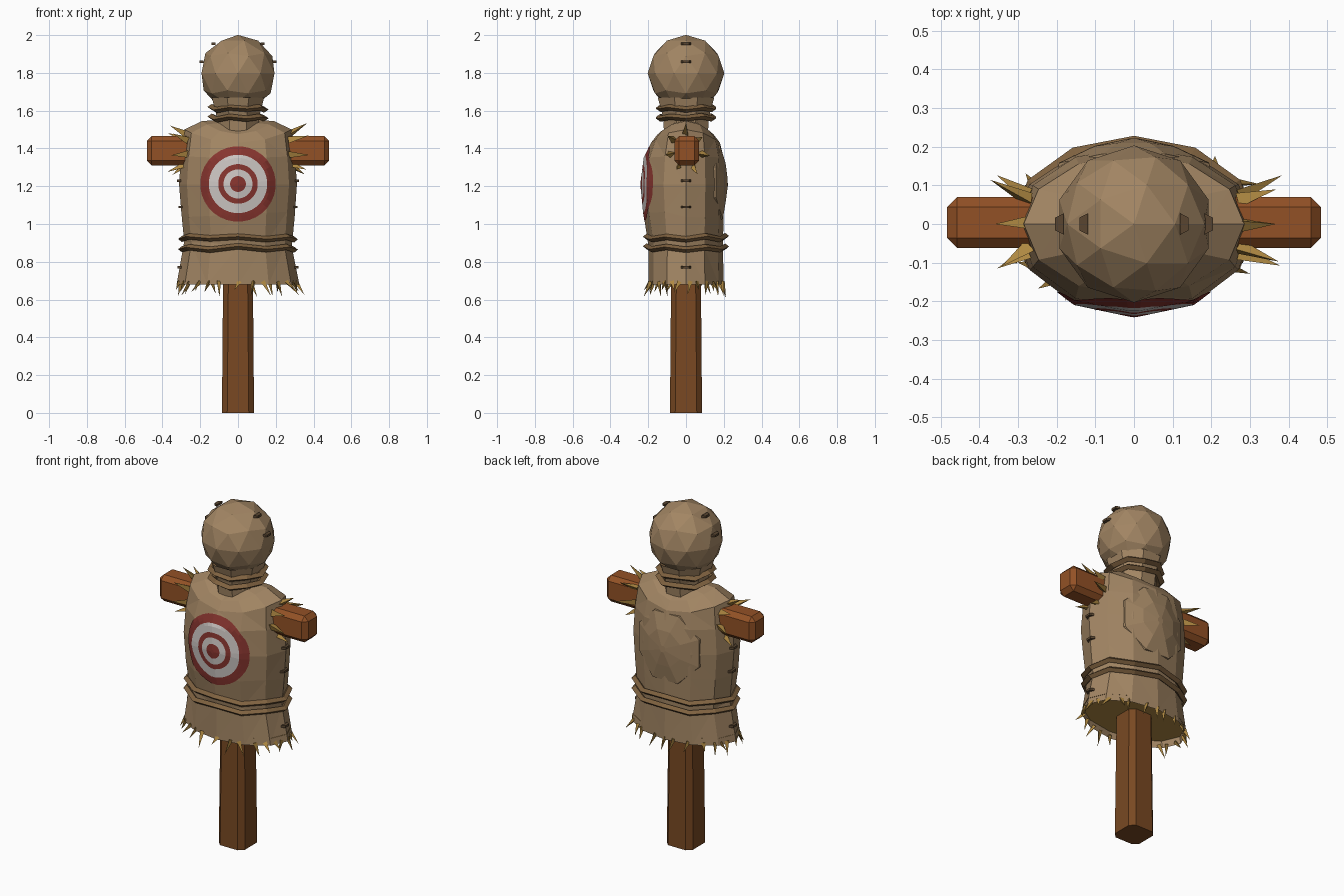
import bpy, bmesh, math, random
from mathutils import Vector
from mathutils.bvhtree import BVHTree

random.seed(4)
if "Cube" in bpy.data.objects:
    bpy.data.objects.remove(bpy.data.objects["Cube"])


def material(name, rgb):
    m = bpy.data.materials.new(name)
    m.use_nodes = True
    m.diffuse_color = (*rgb, 1)
    bsdf = next(n for n in m.node_tree.nodes if n.type == 'BSDF_PRINCIPLED')
    bsdf.inputs["Base Color"].default_value = (*rgb, 1)
    bsdf.inputs["Roughness"].default_value = 0.9
    return m


CLOTH = material("burlap", (.36, .235, .125))
POST = material("dark wood", (.19, .066, .016))
ARM = material("warm wood", (.29, .083, .019))
STRAW = material("straw", (.43, .25, .055))
ROPE = material("rope", (.21, .12, .05))
STITCH = material("stitch thread", (.10, .06, .03))
RED = material("target red", (.24, .035, .028))
WHITE = material("target white", (.60, .56, .54))


def finish(name, bm, *mats, fix=True):
    if fix:
        bmesh.ops.recalc_face_normals(bm, faces=bm.faces)
    me = bpy.data.meshes.new(name)
    bm.to_mesh(me)
    bm.free()
    for m in mats:
        me.materials.append(m)
    ob = bpy.data.objects.new(name, me)
    bpy.context.collection.objects.link(ob)
    return ob


def loft(bm, rings, closed=False):
    """Skin a list of equally long point rings; returns the vertex rings."""
    vr = [[bm.verts.new(p) for p in r] for r in rings]
    n = len(vr[0])
    pairs = list(zip(vr, vr[1:])) + ([(vr[-1], vr[0])] if closed else [])
    for a, b in pairs:
        for i in range(n):
            j = (i + 1) % n
            bm.faces.new((a[i], a[j], b[j], b[i]))
    return vr


def angles(n, start=0.0):
    return [start + math.tau * i / n for i in range(n)]


def beam(name, lo, hi, bevel, mat, taper=1.0, long_only=False):
    """Chamfered timber between two corners."""
    bm = bmesh.new()
    bmesh.ops.create_cube(bm, size=1)
    lo, hi = Vector(lo), Vector(hi)
    for v in bm.verts:
        k = taper if v.co.z > 0 else 1
        v.co = Vector((lo[i] + (hi[i] - lo[i]) * (v.co[i] + .5)) for i in range(3))
        v.co.x *= k
        v.co.y *= k
    edges = [e for e in bm.edges if not long_only
             or abs(e.verts[0].co.z - e.verts[1].co.z) > .1]
    bmesh.ops.bevel(bm, geom=edges, offset=bevel, segments=1, affect='EDGES')
    return finish(name, bm, mat)


def spike(bm, base, tip, width):
    """Three-sided straw blade."""
    base, tip = Vector(base), Vector(tip)
    d = (tip - base).normalized()
    u = d.orthogonal().normalized()
    w = d.cross(u)
    ring = [bm.verts.new(base + (u * math.cos(a) + w * math.sin(a)) * width)
            for a in angles(3, random.random() * 2)]
    top = bm.verts.new(tip)
    bm.faces.new(ring)
    for i in range(3):
        bm.faces.new((ring[i], ring[(i + 1) % 3], top))


# Timber frame
beam("post", (-.085, -.085, 0), (.085, .085, 1.0), .028, POST, .9, True)
beam("cross_arm", (-.483, -.062, 1.31), (.483, .07, 1.465), .026, ARM)

# Sack torso: side height, middle height, half width, front depth, back depth
profile = [(.68, .68, .325, .2, .2), (.89, .89, .285, .198, .195),
           (1.05, 1.05, .3, .225, .2), (1.21, 1.21, .312, .237, .205),
           (1.36, 1.35, .302, .222, .2), (1.5, 1.43, .285, .185, .18),
           (1.545, 1.475, .19, .15, .145), (1.55, 1.49, .11, .12, .12)]


def torso_ring(zs, zf, rx, front, back):
    pts = []
    for a in angles(12):
        c, s = math.cos(a), math.sin(a)
        pts.append((rx * c, (back if s > 0 else front) * s, zf + (zs - zf) * c * c))
    return pts


bm = bmesh.new()
vr = loft(bm, [torso_ring(*p) for p in profile])
bm.faces.new(vr[-1])
for ring in vr[1:3]:
    for v in ring:
        v.co.z += random.uniform(-.02, .02)
bmesh.ops.triangulate(bm, faces=bm.faces, quad_method='SHORT_EDGE')
bmesh.ops.recalc_face_normals(bm, faces=bm.faces)
surface = BVHTree.FromBMesh(bm)
finish("sack_torso", bm, CLOTH, fix=False)

# Straw stuffing seen from underneath
bm = bmesh.new()
bm.faces.new([bm.verts.new((x * .985, y * .985, .72))
              for x, y, z in torso_ring(*profile[0])][::-1])
finish("straw_filling", bm, STRAW, fix=False)


def on_surface(x, z, side, lift):
    """Point on the front (-1) or back (+1) of the sack."""
    hit = surface.ray_cast(Vector((x, side, z)), Vector((0, -side, 0)))[0]
    return hit + Vector((0, side * lift, 0))


def decal(name, radii, n, z, side, lifts, mats, rule):
    """Disc of rings laid on the sack, coloured by ring."""
    bm = bmesh.new()
    rings = [[on_surface(r * math.cos(a), z + r * math.sin(a), side, l)
              for a in angles(n, math.pi / n)] for r, l in zip(radii, lifts)]
    vr = loft(bm, rings)
    bm.faces.new(vr[-1])
    for f in bm.faces:
        c = f.calc_center_median()
        f.material_index = rule(math.hypot(c.x, c.z - z))
        f.normal_update()
        if f.normal.y * side < 0:
            f.normal_flip()
    return finish(name, bm, *mats, fix=False)


# Painted target
edges = [.2, .155, .105, .077, .042]
radii = []
for outer, inner in zip(edges, edges[1:] + [.01]):
    radii += [outer + (inner - outer) * k / 3 for k in range(3)]
radii.append(.01)
decal("target", radii, 32, 1.212, -1, [.005] * len(radii), (RED, WHITE),
      lambda r: (sum(r < e for e in edges) - 1) % 2)

# Raised cloth patch on the back
decal("back_patch", [.215, .21, .11, .02], 8, 1.22, 1, [-.01, .01, .016, .018],
      (CLOTH,), lambda r: 0)

# Neck and head
bm = bmesh.new()
vr = loft(bm, [[(r * math.cos(a), r * 1.08 * math.sin(a), z)
                for a in angles(8, math.pi / 8)]
               for z, r in ((1.46, .115), (1.54, .12), (1.58, .125), (1.67, .15))])
finish("neck", bm, CLOTH)
bm = bmesh.new()
bmesh.ops.create_icosphere(bm, subdivisions=2, radius=.203)
for v in bm.verts:
    v.co.z += 1.798
finish("head", bm, CLOTH)


def rope(name, z, rx, ry, thick, high, wave, n=12):
    """Ragged binding with a diamond section."""
    rings = []
    for i, a in enumerate(angles(n)):
        c, s = math.cos(a), math.sin(a)
        dz = z + wave * (1 if i % 2 else -1) * random.uniform(.3, 1)
        rings.append([((rx + thick * math.cos(b)) * c, (ry + thick * math.cos(b)) * s,
                       dz + high * math.sin(b)) for b in angles(4)])
    bm = bmesh.new()
    loft(bm, rings, closed=True)
    return finish(name, bm, ROPE)


for i, z in enumerate((.873, .928)):
    rope(f"waist_rope_{i + 1}", z, .297, .208, .02, .016, .01)
for i, z in enumerate((1.563, 1.613)):
    rope(f"neck_rope_{i + 1}", z, .138, .142, .024, .016, .01, 10)

# Straw poking out of the hem
bm = bmesh.new()
for a in angles(26, .06):
    a += random.uniform(-.09, .09)
    c, s = math.cos(a), math.sin(a)
    k, t = random.uniform(1.0, 1.16), random.uniform(-.06, .06)
    spike(bm, (.31 * c, .192 * s, .695),
          (.32 * k * c - t * s * .5, .2 * k * s + t * c * .5, random.uniform(.61, .655)), .014)
finish("hem_straw", bm, STRAW)

# Straw poking out of the sleeves
for side, label in ((1, "left"), (-1, "right")):
    bm = bmesh.new()
    for i, a in enumerate(angles(7, math.pi / 2)):
        r = random.uniform(.11, .15)
        c, s = math.cos(a), math.sin(a)
        spike(bm, (side * .27, .078 * c, 1.39 + .085 * s),
              (side * random.uniform(.34, .385), r * c, 1.39 + r * s), .022)
    finish(label + "_sleeve_straw", bm, STRAW)

# Side seam stitches on the sack and head
bm = bmesh.new()
for side in (1, -1):
    for x, z in ((.13, 1.955), (.193, 1.86), (.312, 1.23), (.304, 1.09), (.31, .77)):
        ret = bmesh.ops.create_cube(bm, size=1)
        for v in ret["verts"]:
            shrink = .6 if v.co.x * side > 0 else 1
            v.co = Vector((side * x + v.co.x * .022, v.co.y * .055 * shrink,
                           z + v.co.z * .013))
finish("seam_stitches", bm, STITCH)
